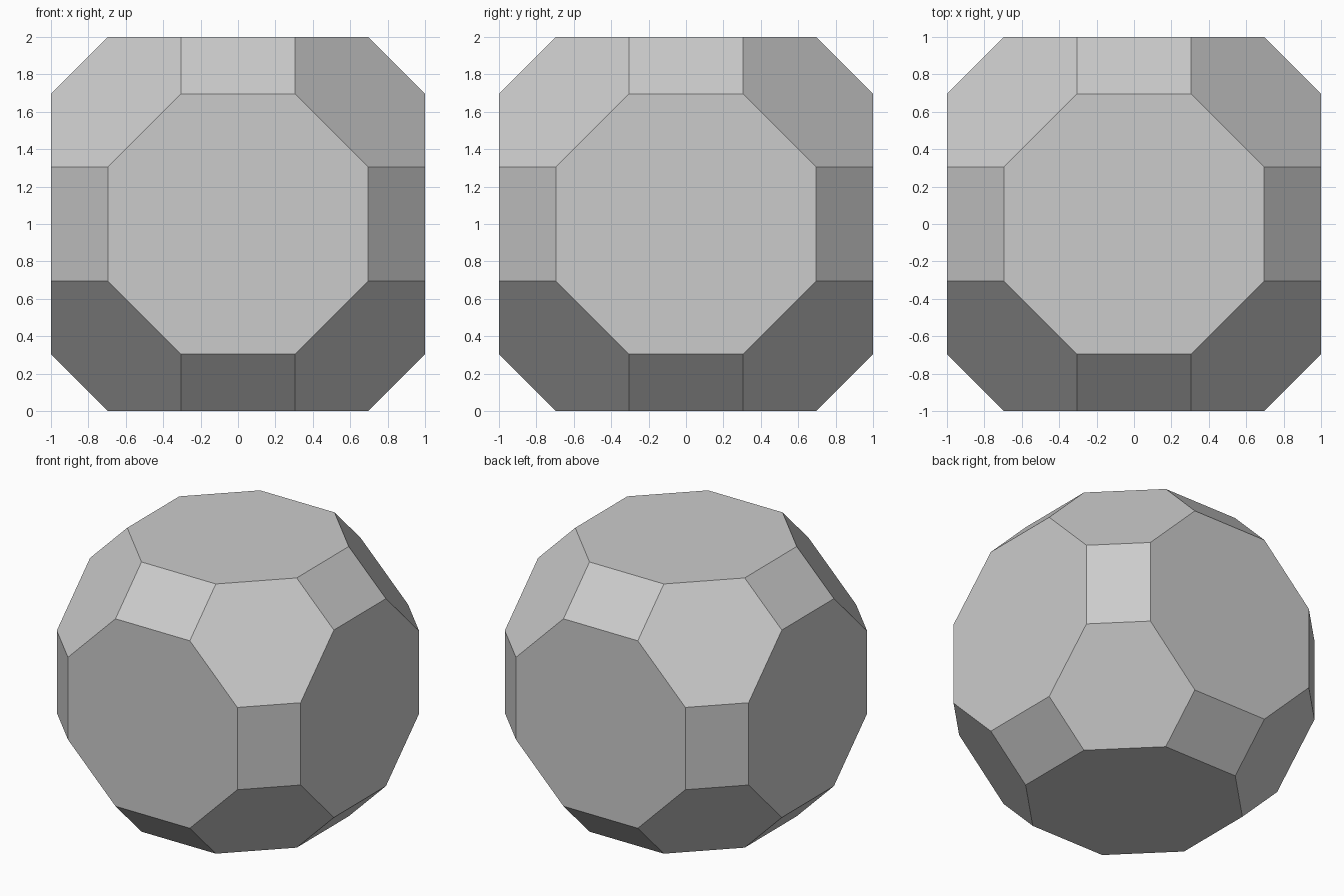
import bpy
import bmesh
import math

cube = bpy.data.objects.get("Cube")
if cube:
    bpy.data.objects.remove(cube)

# Half-extents of each corner along the three axes
OUTER, MIDDLE, INNER = 1.0, 0.695, 0.305
CENTRE_Z = 1.0


def corner_points():
    """Every ordering and sign of the three half-extents."""
    sizes = (OUTER, MIDDLE, INNER)
    signs = (-1, 1)
    for i in range(3):
        for j in range(3):
            if i == j:
                continue
            k = 3 - i - j
            for sx in signs:
                for sy in signs:
                    for sz in signs:
                        yield (sx * sizes[i], sy * sizes[j], CENTRE_Z + sz * sizes[k])


# Plain grey surface
grey = bpy.data.materials.new("light grey")
grey.use_nodes = True
colour = (0.6, 0.6, 0.6, 1.0)
grey.diffuse_color = colour
grey.node_tree.nodes["Principled BSDF"].inputs["Base Color"].default_value = colour

# Solid of octagons, hexagons and squares: hull of the corners, flat faces merged
bm = bmesh.new()
for point in corner_points():
    bm.verts.new(point)
bmesh.ops.convex_hull(bm, input=bm.verts[:])
bmesh.ops.dissolve_limit(bm, angle_limit=math.radians(1), verts=bm.verts[:], edges=bm.edges[:])
bmesh.ops.recalc_face_normals(bm, faces=bm.faces[:])

mesh = bpy.data.meshes.new("faceted_solid")
bm.to_mesh(mesh)
bm.free()
mesh.materials.append(grey)
solid = bpy.data.objects.new("faceted_solid", mesh)
bpy.context.collection.objects.link(solid)
